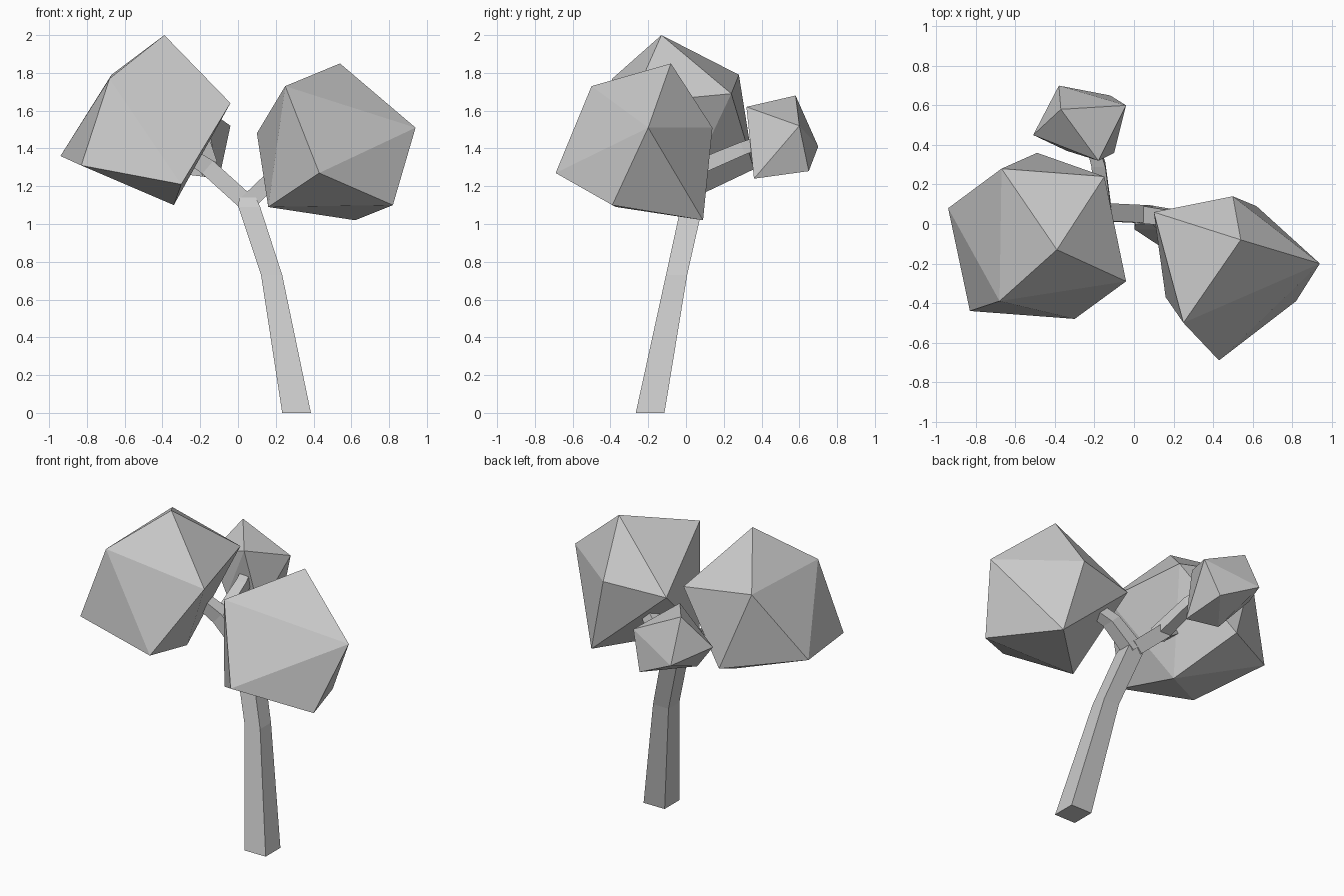
import bpy
import bmesh
from mathutils import Vector

default_cube = bpy.data.objects.get("Cube")
if default_cube:
    bpy.data.objects.remove(default_cube, do_unlink=True)

# One plain grey for the whole tree
grey = bpy.data.materials.new("plain_grey")
grey.use_nodes = True
grey.diffuse_color = (0.6, 0.6, 0.6, 1)
shader = next(n for n in grey.node_tree.nodes if n.type == 'BSDF_PRINCIPLED')
shader.inputs["Base Color"].default_value = grey.diffuse_color


def finish(name, bm):
    """Turn a bmesh into a flat-shaded object with outward faces."""
    bmesh.ops.recalc_face_normals(bm, faces=bm.faces[:])
    mesh = bpy.data.meshes.new(name)
    bm.to_mesh(mesh)
    bm.free()
    mesh.materials.append(grey)
    obj = bpy.data.objects.new(name, mesh)
    bpy.context.collection.objects.link(obj)
    return obj


def canopy(name, corners):
    """Faceted leaf clump: the convex hull around its corners."""
    bm = bmesh.new()
    for corner in corners:
        bm.verts.new(corner)
    hull = bmesh.ops.convex_hull(bm, input=bm.verts[:])
    loose = [v for v in bm.verts if not v.link_faces]
    bmesh.ops.delete(bm, geom=loose, context='VERTS')
    return finish(name, bm)


def limb(name, stations, side, depth):
    """Square-section limb through (x, y, z, width) stations."""
    bm = bmesh.new()
    side, depth = Vector(side).normalized(), Vector(depth).normalized()
    rings = []
    for x, y, z, width in stations:
        centre, half = Vector((x, y, z)), width / 2
        rings.append([bm.verts.new(centre + half * (a * side + b * depth))
                      for a, b in ((-1, -1), (1, -1), (1, 1), (-1, 1))])
    for low, high in zip(rings, rings[1:]):
        for i in range(4):
            j = (i + 1) % 4
            bm.faces.new((low[i], low[j], high[j], high[i]))
    bm.faces.new(rings[0][::-1])
    bm.faces.new(rings[-1])
    return finish(name, bm)


# Bent, tapering trunk
limb("trunk", [(.31, -.19, 0, .152), (.178, -.05, .73, .112),
               (.06, .03, 1.09, .115), (.05, .045, 1.14, .09)],
     (1, 0, 0), (0, 1, 0))

# Branches forking from the trunk top
limb("right_branch", [(.05, .05, 1.11, .09), (-.16, .06, 1.3, .09),
                      (-.34, .02, 1.42, .07)],
     (0, 1, 0), (.65, 0, .76))
limb("left_branch", [(.05, .05, 1.11, .09), (.2, .03, 1.26, .08),
                     (.36, -.05, 1.38, .07)],
     (0, 1, 0), (-.7, 0, .7))
limb("back_branch", [(-.15, .04, 1.29, .08), (-.18, .3, 1.4, .07),
                     (-.22, .44, 1.45, .06)],
     (1, 0, 0), (0, -.35, .94))

# Leaf clumps
canopy("right_canopy", [
    (-.39, -.13, 2), (-.04, -.29, 1.64), (-.3, -.48, 1.21),
    (-.83, -.44, 1.31), (-.94, .08, 1.36), (-.68, -.39, 1.77),
    (-.67, .28, 1.79), (-.15, .24, 1.69), (-.49, .36, 1.29),
    (-.34, -.04, 1.1)])
canopy("left_canopy", [
    (.54, -.08, 1.85), (.94, -.2, 1.51), (.82, -.39, 1.1),
    (.62, .09, 1.02), (.16, -.37, 1.09), (.1, .06, 1.48),
    (.25, -.5, 1.73), (.43, -.69, 1.27), (.5, .14, 1.51)])
canopy("back_canopy", [
    (-.37, .58, 1.68), (-.04, .6, 1.52), (-.18, .32, 1.62),
    (-.38, .7, 1.41), (-.12, .65, 1.28), (-.1, .36, 1.24),
    (-.51, .45, 1.47), (-.34, .37, 1.27)])
